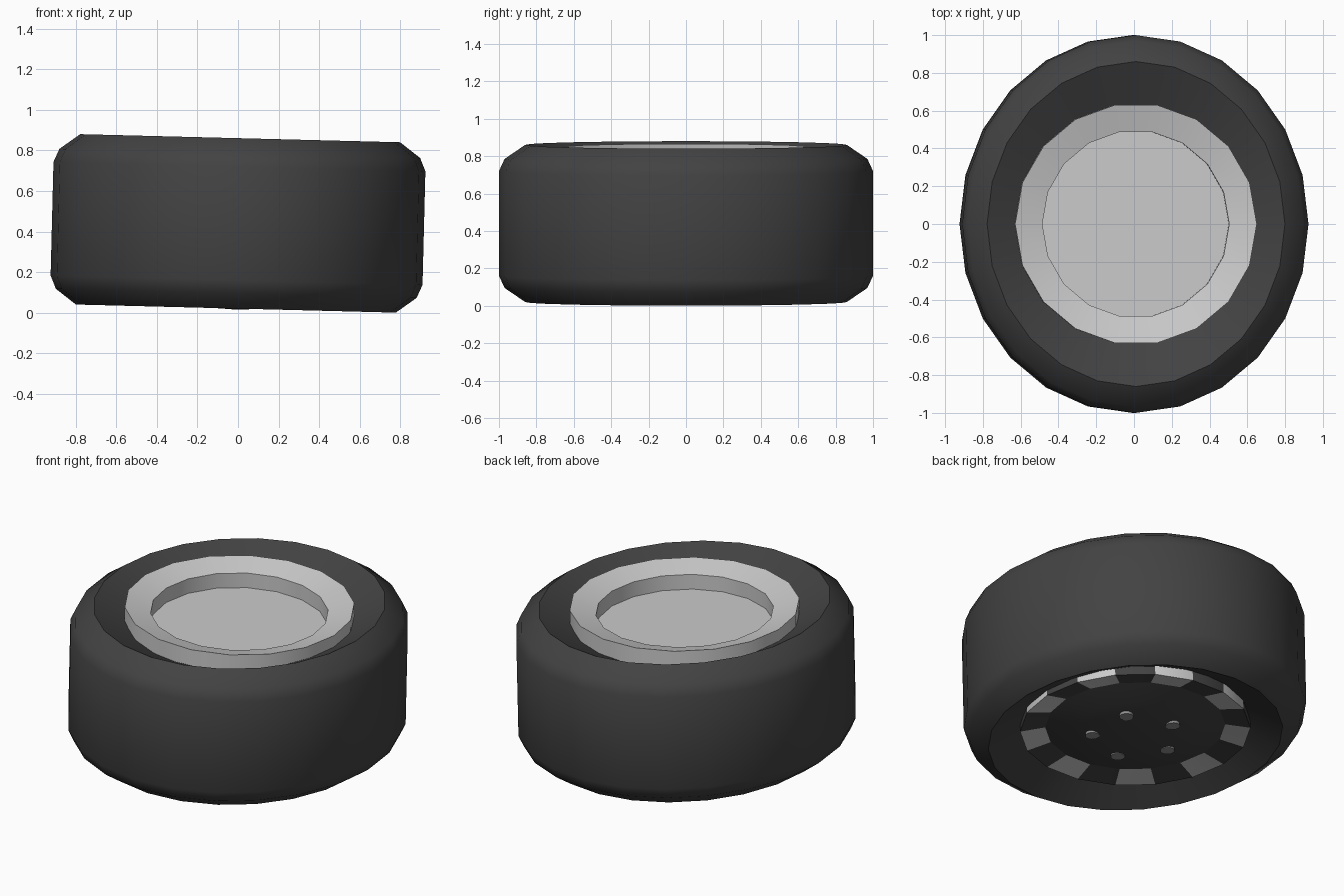
import bpy, bmesh, math
from mathutils import Matrix, Vector

old = bpy.data.objects.get("Cube")
if old:
    bpy.data.objects.remove(old, do_unlink=True)

# The whole wheel lies on its side with a slight lean
LEAN = Matrix.Translation((0, 0, 0.44)) @ Matrix.Rotation(math.radians(1.45), 4, 'Y')


def make_material(name, value):
    mat = bpy.data.materials.new(name)
    mat.use_nodes = True
    colour = (value, value, value, 1)
    mat.diffuse_color = colour
    mat.node_tree.nodes["Principled BSDF"].inputs["Base Color"].default_value = colour
    return mat


RUBBER = make_material("black rubber", 0.055)
SILVER = make_material("silver metal", 0.6)
STEEL = make_material("grey steel", 0.28)


def finish(name, bm, materials):
    bm.transform(LEAN)
    mesh = bpy.data.meshes.new(name)
    bm.to_mesh(mesh)
    bm.free()
    obj = bpy.data.objects.new(name, mesh)
    bpy.context.collection.objects.link(obj)
    for mat in materials:
        mesh.materials.append(mat)
    bpy.ops.object.select_all(action='DESELECT')
    obj.select_set(True)
    bpy.context.view_layer.objects.active = obj
    bpy.ops.object.shade_smooth_by_angle(angle=math.radians(35))
    return obj


def lathe(name, profile, sides, materials, closed=False, squash=1, rule=None):
    """Turn a (radius, height) profile around the axle; radius 0 makes a pole."""
    bm = bmesh.new()
    rings = []
    for r, z in profile:
        if r == 0:
            rings.append([bm.verts.new((0, 0, z))] * sides)
        else:
            angles = [math.tau * i / sides for i in range(sides)]
            rings.append([bm.verts.new((r * squash * math.cos(a), r * math.sin(a), z))
                          for a in angles])
    pairs = list(zip(rings, rings[1:]))
    if closed:
        pairs.append((rings[-1], rings[0]))
    for a, b in pairs:
        for i in range(sides):
            j = (i + 1) % sides
            corners = list(dict.fromkeys((a[i], a[j], b[j], b[i])))
            face = bm.faces.new(corners)
            if rule:
                face.material_index = rule(i)
    return finish(name, bm, materials)


# Tyre: rounded shoulders, side walls dipping towards the rim
half = [(1.0, 0.28), (0.97, 0.345), (0.86, 0.42), (0.6, 0.29)]
lathe("tyre", [(r, -z) for r, z in reversed(half)] + half, 24, [RUBBER],
      closed=True, squash=0.917)

# Open side: raised rim, sloping lip, well and flat floor
lathe("rim", [(0.64, 0.2), (0.64, 0.41), (0.495, 0.37), (0.495, 0.28), (0, 0.28)],
      18, [SILVER])

# Outer side: sloping ring with alternating silver panels
lathe("panel_ring", [(0.5, -0.345), (0.64, -0.37), (0.64, -0.2)], 18,
      [RUBBER, SILVER], rule=lambda i: i % 2)

# Domed hub cover
lathe("hub_cover", [(0, -0.425), (0.2, -0.415), (0.35, -0.39), (0.5, -0.345)],
      18, [RUBBER])

# Wheel bolts
for k in range(5):
    turn = math.radians(110 + 72 * k)
    bm = bmesh.new()
    centre = Vector((0.24 * math.cos(turn), 0.24 * math.sin(turn), -0.398))
    bmesh.ops.create_cone(bm, cap_ends=True, segments=12, radius1=0.04, radius2=0.04,
                          depth=0.04, matrix=Matrix.Translation(centre))
    finish(f"wheel_bolt_{k + 1}", bm, [STEEL])
